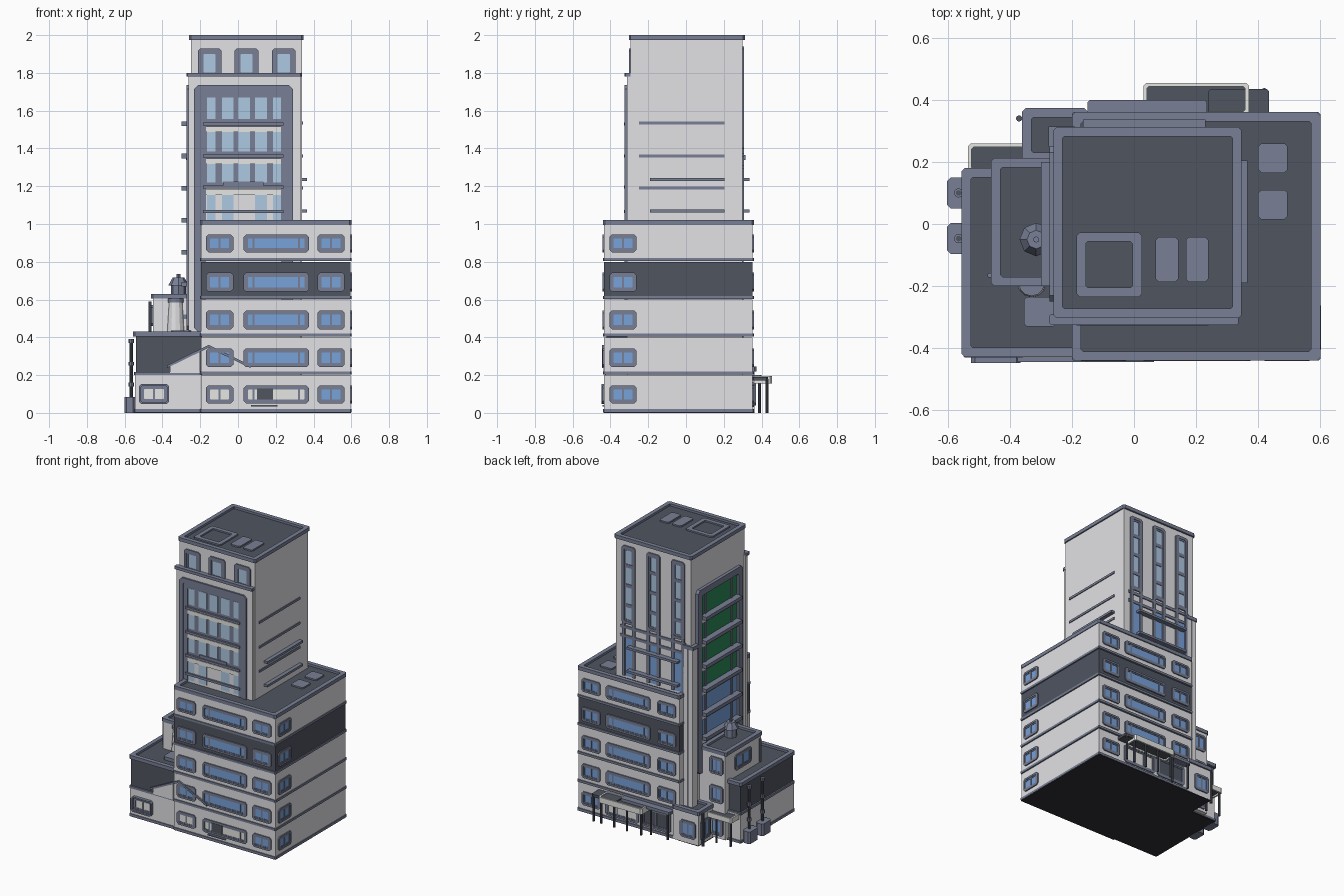
import bpy, bmesh
from mathutils import Vector

old = bpy.data.objects.get("Cube")
if old:
    bpy.data.objects.remove(old, do_unlink=True)

COLOURS = {
    "wall": (0.76, 0.76, 0.785), "trim": (0.19, 0.215, 0.30),
    "dark": (0.08, 0.09, 0.118), "blue_glass": (0.19, 0.36, 0.70),
    "pale_glass": (0.42, 0.58, 0.76), "green_glass": (0.025, 0.24, 0.10),
    "canopy_white": (0.80, 0.81, 0.78), "base_black": (0.03, 0.031, 0.037),
}
mats = {}
for key, rgb in COLOURS.items():
    m = bpy.data.materials.new(key)
    m.use_nodes = True
    m.diffuse_color = (*rgb, 1)
    m.node_tree.nodes["Principled BSDF"].inputs["Base Color"].default_value = (*rgb, 1)
    mats[key] = m

parts = {}


def mesh_for(name, mat):
    if (name, mat) not in parts:
        parts[name, mat] = bmesh.new()
    return parts[name, mat]


def place(side, pos, u, v, d):
    # local (across, up, outward) to world for each facing
    o = pos + d
    return {"front": Vector((u, -o, v)), "back": Vector((u, o, v)),
            "right": Vector((o, u, v)), "left": Vector((-o, u, v)),
            "top": Vector((u, v, o))}[side]


def outline(u0, u1, v0, v1, c):
    if c <= 0:
        return [(u0, v0), (u1, v0), (u1, v1), (u0, v1)]
    return [(u0 + c, v0), (u1 - c, v0), (u1, v0 + c), (u1, v1 - c),
            (u1 - c, v1), (u0 + c, v1), (u0, v1 - c), (u0, v0 + c)]


def prism(name, mat, side, pos, pts, depth):
    bm = mesh_for(name, mat)
    a, b = [[bm.verts.new(place(side, pos, u, v, d)) for u, v in pts] for d in (0, depth)]
    bm.faces.new(a)
    bm.faces.new(b)
    for i in range(len(pts)):
        j = (i + 1) % len(pts)
        bm.faces.new((a[i], a[j], b[j], b[i]))


def plate(name, mat, side, pos, u0, u1, v0, v1, depth, c=0):
    prism(name, mat, side, pos, outline(u0, u1, v0, v1, c), depth)


def box(name, mat, x0, x1, y0, y1, z0, z1, c=0):
    plate(name, mat, "top", z0, x0, x1, y0, y1, z1 - z0, c)


def ring(name, mat, side, pos, u0, u1, v0, v1, t, depth, c=0.01):
    bm = mesh_for(name, mat)
    loops = []
    for k, d in ((0, 0), (0, depth), (t, depth), (t, 0)):
        pts = outline(u0 + k, u1 - k, v0 + k, v1 - k, c if not k else c * 0.6)
        loops.append([bm.verts.new(place(side, pos, u, v, d)) for u, v in pts])
    for a, b in zip(loops, loops[1:] + loops[:1]):
        for i in range(len(a)):
            j = (i + 1) % len(a)
            bm.faces.new((a[i], a[j], b[j], b[i]))


def tube(name, mat, x, y, z0, z1, r0, r1=None, n=10):
    bm = mesh_for(name, mat)
    made = bmesh.ops.create_cone(bm, cap_ends=True, segments=n, radius1=r0,
                                 radius2=r0 if r1 is None else r1, depth=z1 - z0)
    bmesh.ops.translate(bm, verts=made["verts"], vec=(x, y, (z0 + z1) / 2))


def window(name, side, pos, u0, u1, v0, v1, glass="blue_glass", bars=(0.5,), t=0.022):
    k = t * 0.6
    ring(name + "_frame", "trim", side, pos, u0, u1, v0, v1, k, 0.008, 0.013)
    ring(name + "_inner_frame", "trim", side, pos, u0 + k, u1 - k, v0 + k, v1 - k, t - k, 0.005, 0.005)
    plate(name + "_glass", glass, side, pos, u0 + t, u1 - t, v0 + t, v1 - t, 0.002)
    for f in bars:
        u = u0 + t + f * (u1 - u0 - 2 * t)
        plate(name + "_bars", "trim", side, pos, u - 0.005, u + 0.005, v0 + t, v1 - t, 0.005)


def flat_roof(name, x0, x1, y0, y1, z, t=0.03, h=0.025):
    box(name + "_floor", "dark", x0 + 0.01, x1 - 0.01, y0 + 0.01, y1 - 0.01, z - h, z - h * 0.6)
    ring(name + "_parapet", "trim", "top", z - h, x0, x1, y0, y1, t, h)


# main block: five storeys with ledges, the fourth one dark
for i in range(5):
    z = i * 0.2
    box("storey", "dark" if i == 3 else "wall", -0.195, 0.595, -0.433, 0.352, z + 0.01, z + 0.2)
    box("storey_ledge", "trim", -0.2, 0.6, -0.44, 0.36, z + 0.004, z + 0.02, 0.005)
    z0, z1 = (z + 0.05, z + 0.145) if i in (0, 4) else (z + 0.042, z + 0.142)
    ground = "blue_glass" if i else "canopy_white"
    window("front_window", "front", 0.433, -0.17, -0.025, z0, z1, ground)
    window("front_window", "front", 0.433, 0.03, 0.375, z0, z1, ground, (0.1, 0.9))
    window("front_window", "front", 0.433, 0.42, 0.565, z0, z1)
    window("side_window", "right", 0.595, -0.405, -0.262, z0, z1)
    for a, b, bars in ((-0.17, -0.025, (0.5,)), (0.03, 0.375, (0.1, 0.9)), (0.42, 0.565, (0.5,))):
        if i or a > 0.4:
            window("back_window", "back", 0.352, a, b, z0, z1, "blue_glass", bars)
flat_roof("block_roof", -0.2, 0.6, -0.44, 0.36, 1.02)
for y in (0.015, 0.165):
    box("roof_hatch", "trim", 0.4, 0.495, y, y + 0.095, 1.0, 1.015, 0.01)
plate("front_door", "dark", "front", 0.433, 0.1, 0.185, 0.07, 0.13, 0.007)
plate("door_step", "trim", "front", 0.433, 0.07, 0.21, 0.035, 0.042, 0.009)

# dark underside of the whole building
box("underside", "base_black", -0.195, 0.598, -0.437, 0.358, 0, 0.006)
box("wing_underside", "base_black", -0.548, -0.19, -0.428, 0.173, 0, 0.006)
box("annex_underside", "base_black", -0.35, -0.19, 0.17, 0.362, 0, 0.006)

# tower body
box("tower", "wall", -0.25, 0.338, -0.293, 0.3, 0.01, 1.98)
box("tower_front_slab", "wall", -0.262, 0.332, -0.313, -0.29, 0.01, 1.78)
box("tower_front_ledge", "trim", -0.272, 0.337, -0.325, -0.29, 1.78, 1.8, 0.005)
flat_roof("tower_roof", -0.26, 0.347, -0.303, 0.312, 2.0)
ring("roof_shaft", "trim", "top", 1.98, -0.185, 0.025, -0.235, -0.027, 0.03, 0.015)
for x in (0.07, 0.167):
    box("roof_vent", "trim", x, x + 0.073, -0.187, -0.042, 1.98, 1.995, 0.01)

# top front windows, running down behind the ledge
for x in (-0.15, 0.045, 0.242):
    window("top_window", "front", 0.293, x - 0.063, x + 0.063, 1.772, 1.93, "pale_glass", (), 0.031)

# large framed front bay
ring("bay_frame", "trim", "front", 0.313, -0.232, 0.29, 0.43, 1.735, 0.03, 0.012, 0.02)
ring("bay_inner_frame", "trim", "front", 0.313, -0.202, 0.26, 0.46, 1.705, 0.032, 0.005)
for k, (z0, z1) in enumerate(((1.02, 1.19), (1.2, 1.355), (1.365, 1.525), (1.535, 1.675))):
    plate("bay_back", "trim" if k else "wall", "front", 0.313, -0.17, 0.228, z0, z1, 0.001)
    for j, x in enumerate((-0.165, -0.086, 0.0, 0.09, 0.185)):
        if k or j in (0, 1, 3, 4):
            top = z1 - (0.035 if k < 3 else 0.005)
            plate("bay_glass", "pale_glass", "front", 0.313, x, x + (0.045 if j in (0, 4) else 0.063),
                  z0 + (0.02 if k else 0.0), top, 0.003)
    if k < 3:
        plate("bay_beam", "canopy_white", "front", 0.313, -0.17, 0.228, z1 - 0.037, z1 - 0.008, 0.009)
for z in (1.065, 1.195, 1.36, 1.53):
    plate("bay_ledge", "trim", "front", 0.313, -0.185, 0.24, z - 0.008, z + 0.008, 0.014)
plate("bay_sign_board", "trim", "front", 0.313, -0.08, 0.135, 1.205, 1.225, 0.01)

# tower right side bars
for z in (1.19, 1.36, 1.535):
    plate("side_bar", "trim", "right", 0.338, -0.25, 0.205, z - 0.008, z + 0.008, 0.006)
for z in (1.07, 1.235):
    plate("side_shelf", "trim", "right", 0.338, -0.19, 0.205, z - 0.008, z + 0.008, 0.027)
    plate("back_shelf", "trim", "back", 0.3, -0.165, 0.23, z - 0.008, z + 0.008, 0.036)

# tower back: three tall window strips over a lower band
for x in (-0.15, 0.042, 0.235):
    window("tall_window", "back", 0.3, x - 0.052, x + 0.052, 1.39, 1.94, "pale_glass", (), 0.031)
    for z in (1.52, 1.66, 1.8):
        plate("tall_window_bar", "trim", "back", 0.3, x - 0.03, x + 0.03, z - 0.012, z + 0.012, 0.006)
    plate("lower_glass", "blue_glass", "back", 0.3, x - 0.028, x + 0.028, 1.02, 1.29, 0.002)
    for s in (-0.04, 0.04):
        plate("lower_post", "trim", "back", 0.3, x + s - 0.011, x + s + 0.011, 1.02, 1.4, 0.008)
for z in (1.3, 1.365):
    plate("lower_rail", "trim", "back", 0.3, -0.21, 0.3, z - 0.01, z + 0.01, 0.007)

# tower left side: framed glass with ledges
ring("left_bay_frame", "trim", "left", 0.25, -0.25, 0.25, 0.44, 1.735, 0.045, 0.022, 0.02)
for k in range(7):
    z = 1.53 - 0.17 * k
    plate("left_bay_glass", "green_glass" if k < 4 else "blue_glass", "left", 0.25,
          -0.205, 0.205, z, z + 0.16, 0.006)
    plate("left_bay_ledge", "trim", "left", 0.25, -0.2, 0.2, z - 0.012, z + 0.012, 0.05)
    plate("left_bay_beam", "wall", "left", 0.25, -0.205, 0.205, z - 0.04, z - 0.012, 0.02)
for y in (-0.14, 0.15):
    plate("left_bay_post", "trim", "left", 0.25, y - 0.01, y + 0.01, 0.5, 1.69, 0.012)

# rear corner pilasters
for x in (-0.268, -0.228):
    box("corner_pilaster", "wall", x, x + 0.032, 0.255, 0.308, 0.2, 1.35)
box("corner_pilaster_core", "trim", -0.26, -0.19, 0.25, 0.302, 0.2, 1.35)
box("corner_cap", "trim", -0.275, -0.19, 0.25, 0.314, 1.34, 1.365)

# left wing with dark upper storey
box("wing_lower", "wall", -0.545, -0.19, -0.425, 0.17, 0.01, 0.21)
box("wing_upper", "dark", -0.54, -0.19, -0.42, 0.165, 0.21, 0.41)
for z in (0.004, 0.2):
    box("wing_ledge", "trim", -0.55, -0.19, -0.43, 0.175, z, z + 0.016, 0.005)
flat_roof("wing_roof", -0.555, -0.155, -0.428, 0.18, 0.43)
window("wing_window", "front", 0.425, -0.52, -0.37, 0.052, 0.148, "canopy_white", (0.5,))
ring("wing_window_surround", "trim", "front", 0.425, -0.525, -0.365, 0.047, 0.153, 0.01, 0.022, 0.013)
box("wing_roof_unit", "trim", -0.355, -0.25, -0.33, -0.235, 0.41, 0.437, 0.01)

# upper tier of the wing
box("upper_tier", "wall", -0.45, -0.25, -0.195, 0.205, 0.01, 0.605)
flat_roof("upper_tier_roof", -0.46, -0.255, -0.2, 0.212, 0.63)
for z, name in ((0.03, "tier_door"), (0.26, "tier_window"), (0.46, "tier_window")):
    window(name, "back", 0.205, -0.435, -0.33, z, z + 0.12)
window("tier_side_window", "left", 0.45, -0.08, 0.1, 0.46, 0.57)

# water tank, silo and pipes
tube("water_tank", "trim", -0.315, -0.05, 0.6, 0.68, 0.04, n=8)
tube("tank_roof", "trim", -0.315, -0.05, 0.675, 0.718, 0.054, 0.03, 8)
tube("tank_cap", "trim", -0.315, -0.05, 0.715, 0.734, 0.01, n=8)
tube("silo", "wall", -0.33, -0.19, 0.43, 0.59, 0.046, 0.036, 12)
tube("silo_cap", "trim", -0.33, -0.19, 0.585, 0.605, 0.042, n=12)
tube("roof_pipe", "trim", -0.465, -0.165, 0.43, 0.59, 0.008)
tube("drain_pipe", "dark", -0.37, 0.34, 0.0, 0.23, 0.01)

# service boxes with riser pipes
for y in (-0.047, 0.1):
    box("service_box", "trim", -0.602, -0.545, y - 0.05, y + 0.05, 0, 0.085, 0.012)
    tube("riser_pipe", "dark", -0.565, y, 0.085, 0.39, 0.009)
    for z in (0.14, 0.25, 0.37):
        tube("riser_collar", "trim", -0.565, y, z, z + 0.02, 0.015)

# sloped gable on the front
prism("gable_wall", "wall", "front", 0.425, [(-0.36, 0.21), (-0.2, 0.21), (-0.2, 0.33), (-0.36, 0.245)], 0.012)
for x in (-0.375, 0.065):
    prism("gable_rafter", "trim", "front", 0.43,
          [(x, 0.238), (-0.155, 0.345), (-0.155, 0.36), (x, 0.252)], 0.014)

# low rear annex
box("annex", "wall", -0.35, -0.15, 0.2, 0.362, 0.004, 0.22)
flat_roof("annex_roof", -0.36, -0.15, 0.2, 0.373, 0.245)
window("annex_window", "back", 0.362, -0.33, -0.21, 0.04, 0.16)
window("annex_door", "left", 0.35, 0.23, 0.34, 0.03, 0.17)

# rear shopfront and canopies on posts
window("shop_door", "back", 0.352, -0.13, 0.1, 0.03, 0.17, "dark", (0.5,))
window("shopfront", "back", 0.352, 0.12, 0.38, 0.03, 0.16, "canopy_white", (0.33, 0.67))
box("shop_ledge", "trim", -0.15, 0.235, 0.35, 0.4, 0.18, 0.2, 0.008)
box("canopy_deck", "dark", 0.04, 0.36, 0.35, 0.445, 0.165, 0.18)
ring("canopy_rim", "canopy_white", "top", 0.155, 0.03, 0.37, 0.35, 0.455, 0.012, 0.04)
box("side_awning", "dark", 0.24, 0.435, 0.35, 0.435, 0.172, 0.19, 0.008)
box("left_canopy_deck", "dark", -0.525, -0.28, 0.17, 0.25, 0.18, 0.195)
ring("left_canopy_rim", "canopy_white", "top", 0.17, -0.535, -0.27, 0.165, 0.26, 0.012, 0.035)
posts = [(x, 0.43) for x in (0.05, 0.16, 0.26, 0.36, 0.42)] + [(-0.13, 0.39), (0.0, 0.39)]
for x, y in posts + [(-0.52, 0.245), (-0.41, 0.245)]:
    tube("canopy_post", "dark", x, y, 0, 0.18, 0.008)

# turn the collected parts into objects
for (name, mat), bm in parts.items():
    bmesh.ops.recalc_face_normals(bm, faces=bm.faces[:])
    me = bpy.data.meshes.new(name)
    bm.to_mesh(me)
    bm.free()
    me.materials.append(mats[mat])
    bpy.context.collection.objects.link(bpy.data.objects.new(name, me))
